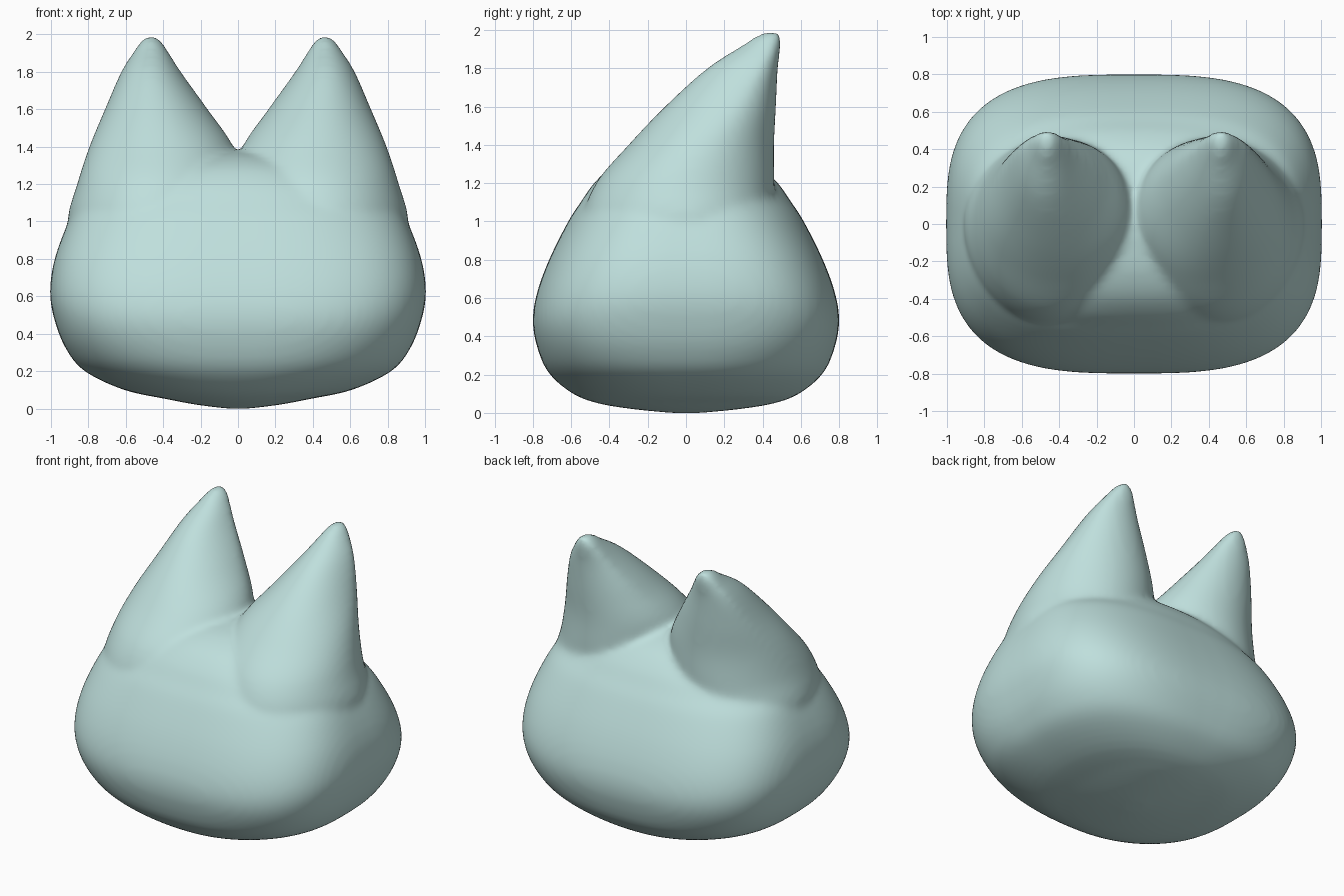
import bpy, bmesh, math

if "Cube" in bpy.data.objects:
    bpy.data.objects.remove(bpy.data.objects["Cube"])


def loft(bm, rings, count=96):
    """Skin a stack of rings (cx, cy, z, rx, front ry, back ry, exponent) with closed ends."""
    loops = []
    for cx, cy, z, rx, front, back, n in rings:
        loop = []
        for i in range(count):
            a = 2 * math.pi * i / count
            c, s = math.cos(a), math.sin(a)
            x = math.copysign(abs(c) ** (2 / n), c) * rx
            y = math.copysign(abs(s) ** (2 / n), s) * (back if s > 0 else front)
            loop.append(bm.verts.new((cx + x, cy + y, z)))
        loops.append(loop)
    for a, b in zip(loops, loops[1:]):
        for i in range(count):
            j = (i + 1) % count
            bm.faces.new((a[i], a[j], b[j], b[i]))
    bm.faces.new(loops[0][::-1])
    bm.faces.new(loops[-1])


def spline(rows, steps=6):
    """Catmull-Rom refinement of a list of ring rows."""
    out = []
    for k in range(len(rows) - 1):
        p0, p1 = rows[max(k - 1, 0)], rows[k]
        p2, p3 = rows[k + 1], rows[min(k + 2, len(rows) - 1)]
        for s in range(steps):
            t = s / steps
            out.append([0.5 * (2 * b + (c - a) * t + (2 * a - 5 * b + 4 * c - d) * t * t
                               + (3 * b - a - 3 * c + d) * t ** 3)
                        for a, b, c, d in zip(p0, p1, p2, p3)])
    return out + [rows[-1]]


bm = bmesh.new()

# Rounded boxy head: z, half width, half depth, squareness
head = [(0.0, 0.06, 0.08, 2), (0.02, 0.22, 0.28, 2), (0.05, 0.38, 0.46, 2.1),
        (0.10, 0.61, 0.59, 2.3), (0.20, 0.82, 0.71, 2.6), (0.32, 0.92, 0.77, 2.9),
        (0.47, 0.98, 0.80, 3.1), (0.62, 1.005, 0.78, 3.1), (0.80, 0.98, 0.715, 3.0),
        (1.0, 0.905, 0.615, 2.8), (1.1, 0.84, 0.55, 2.6), (1.2, 0.73, 0.48, 2.4),
        (1.29, 0.55, 0.38, 2.2), (1.35, 0.34, 0.24, 2), (1.375, 0.1, 0.08, 2)]
loft(bm, spline([(0, 0, z, rx, ry, ry, n) for z, rx, ry, n in head]))

# Ears leaning back: centre x, centre y, z, half width, front depth, back depth
ear = [(0.45, 0.0, 0.8, 0.40, 0.50, 0.40), (0.45, 0.0, 1.0, 0.46, 0.54, 0.45),
       (0.42, 0.0, 1.2, 0.44, 0.47, 0.46), (0.41, 0.09, 1.4, 0.385, 0.39, 0.37),
       (0.437, 0.24, 1.6, 0.275, 0.35, 0.23), (0.465, 0.37, 1.8, 0.16, 0.26, 0.11),
       (0.465, 0.435, 1.92, 0.085, 0.14, 0.06), (0.465, 0.45, 1.97, 0.05, 0.08, 0.045),
       (0.465, 0.455, 1.99, 0.02, 0.03, 0.025)]
for side in (-1, 1):
    loft(bm, spline([(side * r[0], *r[1:], 2) for r in ear]), 64)

mesh = bpy.data.meshes.new("eared_head")
bm.to_mesh(mesh)
bm.free()
obj = bpy.data.objects.new("eared_head", mesh)
bpy.context.collection.objects.link(obj)

# Pale aqua skin
mat = bpy.data.materials.new("pale_aqua")
mat.diffuse_color = (0.52, 0.74, 0.72, 1)
mat.use_nodes = True
mat.node_tree.nodes["Principled BSDF"].inputs["Base Color"].default_value = mat.diffuse_color
mesh.materials.append(mat)

# Blend head and ears into one soft skin
remesh = obj.modifiers.new("blend", 'REMESH')
remesh.mode = 'VOXEL'
remesh.voxel_size = 0.022
remesh.use_smooth_shade = True
smooth = obj.modifiers.new("soften", 'SMOOTH')
smooth.factor = 0.5
smooth.iterations = 10
